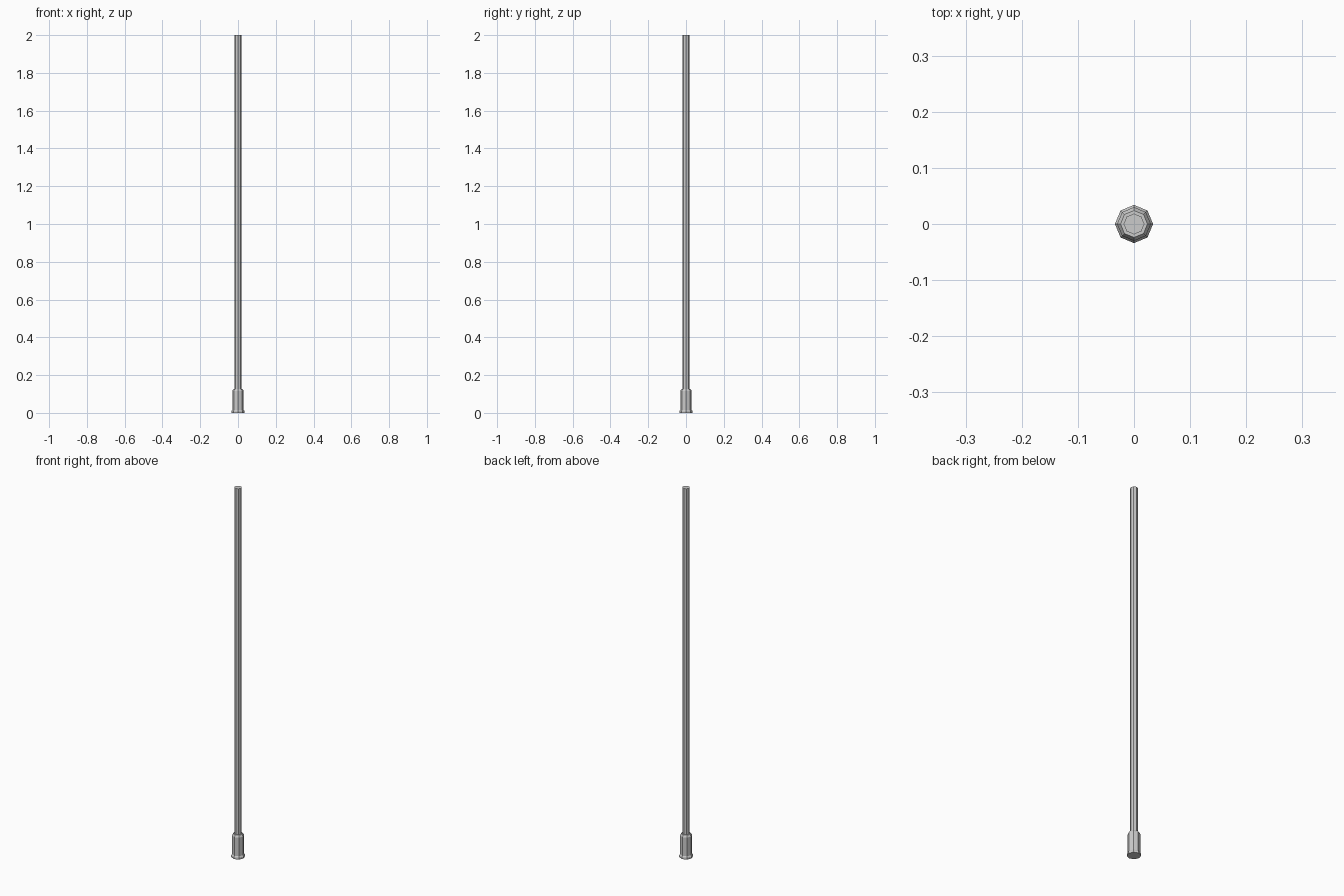
import bpy, bmesh, math

if "Cube" in bpy.data.objects:
    bpy.data.objects.remove(bpy.data.objects["Cube"])

SIDES = 8

def lathe(name, profile):
    """Closed octagonal solid from (radius, z) pairs, listed bottom to top."""
    bm = bmesh.new()
    rings = []
    for r, z in profile:
        rings.append([bm.verts.new((r * math.cos(2 * math.pi * i / SIDES),
                                    r * math.sin(2 * math.pi * i / SIDES), z))
                      for i in range(SIDES)])
    for a, b in zip(rings, rings[1:]):
        for i in range(SIDES):
            j = (i + 1) % SIDES
            bm.faces.new((a[i], a[j], b[j], b[i]))
    bm.faces.new(rings[0][::-1])
    bm.faces.new(rings[-1])
    mesh = bpy.data.meshes.new(name)
    bm.to_mesh(mesh)
    bm.free()
    obj = bpy.data.objects.new(name, mesh)
    bpy.context.collection.objects.link(obj)
    return obj

# Base sleeve: thin foot flange, straight body, chamfered top
lathe("base_sleeve", [(0.034, 0.0), (0.034, 0.010), (0.030, 0.016),
                      (0.030, 0.117), (0.024, 0.127)])

# Long slender pole rising out of the sleeve
lathe("pole", [(0.0185, 0.12), (0.0185, 2.0)])
